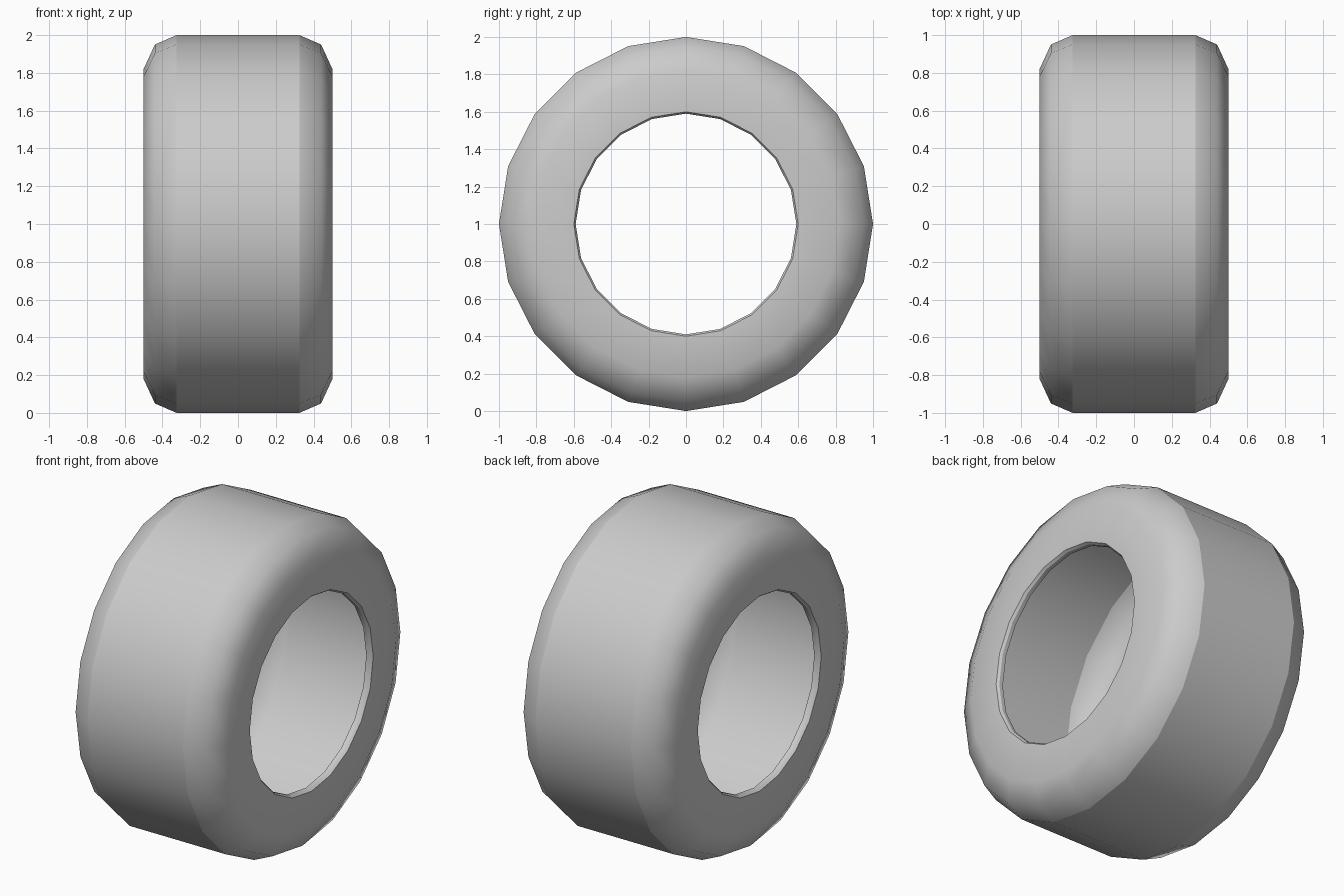
import bpy, bmesh, math

if "Cube" in bpy.data.objects:
    bpy.data.objects.remove(bpy.data.objects["Cube"])

SIDES = 20

# Half cross-section (x, radius): outer tread, shoulder, sidewall, bead lip, hollow inside
half = [(0.325, 1.0), (0.44, 0.95), (0.50, 0.82), (0.50, 0.60),
        (0.485, 0.59), (0.46, 0.59), (0.46, 0.61),
        (0.475, 0.62), (0.475, 0.815), (0.422, 0.932), (0.32, 0.975)]
profile = half + [(-x, r) for x, r in reversed(half)]
n = len(profile)
# Rings whose edges stay crisp: tread borders, bead lip, inner tread borders
crisp = {0, 3, 4, 5, 6, 7, 10}
crisp |= {n - 1 - j for j in crisp}

# Tyre: revolve the closed cross-section around the x axis
bm = bmesh.new()
rings = []
for i in range(SIDES):
    a = 2 * math.pi * i / SIDES
    rings.append([bm.verts.new((x, r * math.cos(a), 1 + r * math.sin(a))) for x, r in profile])
for i in range(SIDES):
    a, b = rings[i], rings[(i + 1) % SIDES]
    for j in range(n):
        k = (j + 1) % n
        bm.faces.new((a[j], a[k], b[k], b[j])).smooth = True
    for j in crisp:
        bm.edges.get((a[j], b[j])).smooth = False
bmesh.ops.recalc_face_normals(bm, faces=bm.faces)

mesh = bpy.data.meshes.new("tyre")
bm.to_mesh(mesh)
bm.free()
tyre = bpy.data.objects.new("tyre", mesh)
bpy.context.collection.objects.link(tyre)
